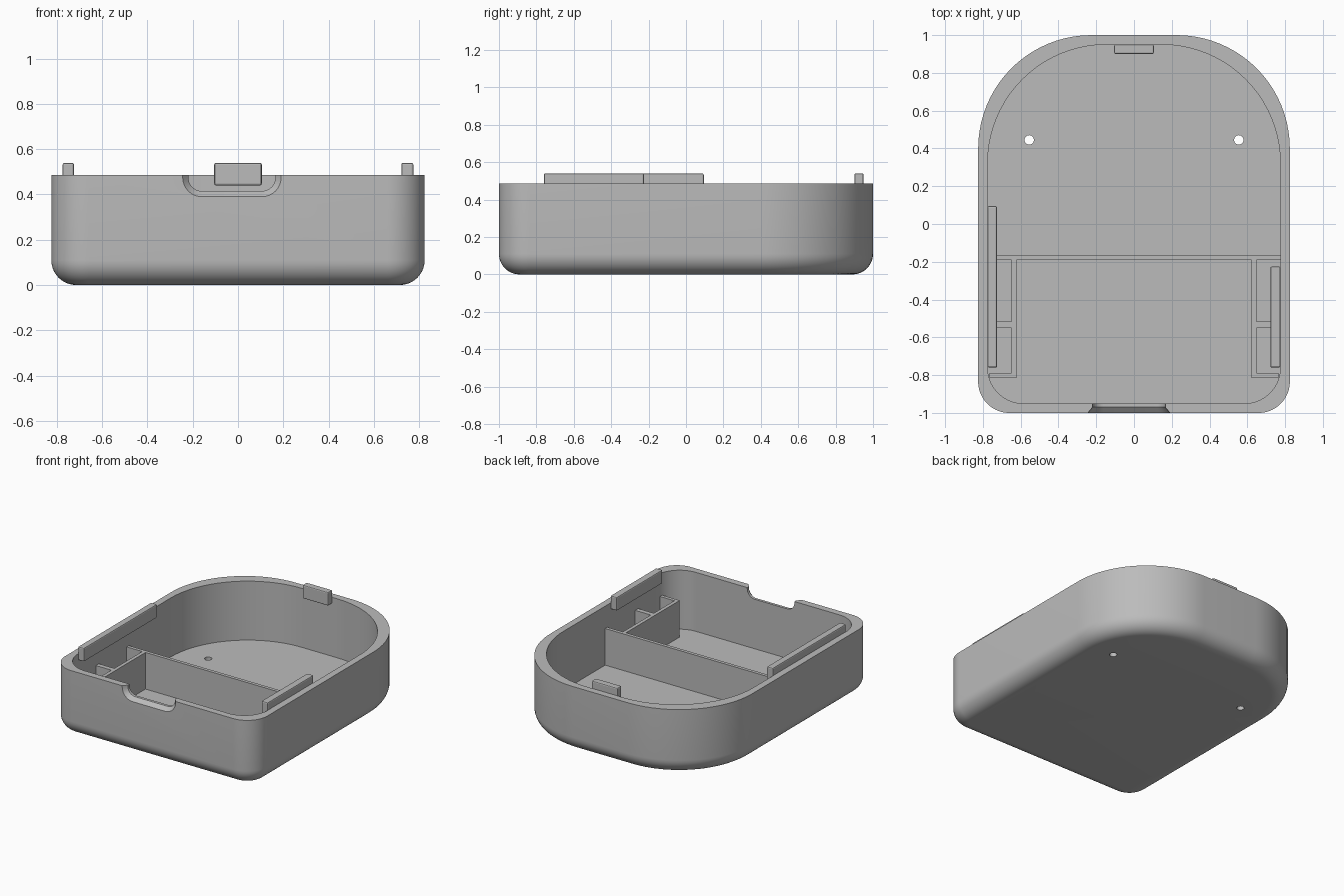
import bpy, bmesh, math

if "Cube" in bpy.data.objects:
    bpy.data.objects.remove(bpy.data.objects["Cube"])

grey = bpy.data.materials.new("grey plastic")
grey.diffuse_color = (0.5, 0.5, 0.5, 1)
grey.use_nodes = True
grey.node_tree.nodes["Principled BSDF"].inputs["Base Color"].default_value = grey.diffuse_color


def loft(name, rings):
    """Skin a list of equal-length point rings and cap both ends."""
    bm = bmesh.new()
    loops = [[bm.verts.new(p) for p in ring] for ring in rings]
    n = len(loops[0])
    for a, b in zip(loops, loops[1:]):
        for i in range(n):
            j = (i + 1) % n
            bm.faces.new((a[i], a[j], b[j], b[i]))
    bm.faces.new(loops[0][::-1])
    bm.faces.new(loops[-1])
    bmesh.ops.recalc_face_normals(bm, faces=bm.faces)
    mesh = bpy.data.meshes.new(name)
    bm.to_mesh(mesh)
    bm.free()
    obj = bpy.data.objects.new(name, mesh)
    bpy.context.collection.objects.link(obj)
    mesh.materials.append(grey)
    return obj


def outline(hx, hy, r_back, r_front, z, steps=20):
    """Rounded rectangle with large back corners and small front corners."""
    pts = []
    for sx, sy, r, start in ((1, 1, r_back, 0), (-1, 1, r_back, 90),
                             (-1, -1, r_front, 180), (1, -1, r_front, 270)):
        for i in range(steps + 1):
            a = math.radians(start + 90 * i / steps)
            pts.append((sx * (hx - r) + r * math.cos(a),
                        sy * (hy - r) + r * math.sin(a), z))
    return pts


def box(name, x0, x1, y0, y1, z0, z1, bevel=0):
    rings = [[(x0, y0, z), (x1, y0, z), (x1, y1, z), (x0, y1, z)] for z in (z0, z1)]
    obj = loft(name, rings)
    if bevel:
        mod = obj.modifiers.new("soft edges", 'BEVEL')
        mod.width = bevel
        mod.segments = 2
    return obj


def cut(target, cutter):
    cutter.hide_render = True
    mod = target.modifiers.new("cut", 'BOOLEAN')
    mod.operation = 'DIFFERENCE'
    mod.solver = 'EXACT'
    mod.object = cutter
    bpy.context.view_layer.objects.active = target
    bpy.ops.object.modifier_apply(modifier=mod.name)
    bpy.data.objects.remove(cutter)


# Tray shell: rounded bottom edge, straight outside, rim, straight inside, floor
TOP, FLOOR, FILLET = 0.485, 0.05, 0.11
rings = []
for i in range(11):
    a = math.radians(9 * i)
    d = FILLET * (1 - math.sin(a))
    rings.append(outline(0.825 - d, 1 - d, 0.6 - d, 0.165 - d, FILLET * (1 - math.cos(a))))
rings.append(outline(0.825, 1, 0.6, 0.165, TOP))
rings.append(outline(0.775, 0.95, 0.63, 0.19, TOP))
rings.append(outline(0.775, 0.95, 0.63, 0.19, FLOOR))
tray = loft("tray_shell", rings)

# Screw holes through the floor
for sx in (-1, 1):
    hole = [[(sx * 0.555 + 0.025 * math.cos(k * math.pi / 12),
              0.445 + 0.025 * math.sin(k * math.pi / 12), z) for k in range(24)]
            for z in (-0.1, 0.2)]
    cut(tray, loft("hole_cutter", hole))


# Chamfered finger notch in the front wall
def notch_ring(y, grow):
    half, low, r, cx = 0.1925 + grow, 0.415 - grow, 0.06 + grow, -0.027
    pts = [(cx + half, y, 0.7), (cx - half, y, 0.7)]
    for s, start in ((-1, 180), (1, 270)):
        for i in range(9):
            a = math.radians(start + 90 * i / 8)
            pts.append((cx + s * (half - r) + r * math.cos(a), y,
                        low + r + r * math.sin(a)))
    return pts


cut(tray, loft("notch_cutter", [notch_ring(-1.012, 0.035), notch_ring(-0.97, 0.0),
                                notch_ring(-0.9, 0.0)]))

bpy.ops.object.select_all(action='DESELECT')
tray.select_set(True)
bpy.context.view_layer.objects.active = tray
bpy.ops.object.shade_smooth_by_angle(angle=math.radians(30))

# Cross divider and the two-cell side pockets
WALL = 0.32
box("cross_divider", -0.78, 0.78, -0.19, -0.165, FLOOR - 0.01, WALL)
for side, s in (("left", -1), ("right", 1)):
    def rib(name, a, b, y0, y1):
        x0, x1 = sorted((s * a, s * b))
        box(f"{side}_{name}", x0, x1, y0, y1, FLOOR - 0.01, WALL)
    rib("pocket_wall", 0.622, 0.648, -0.815, -0.19)
    rib("pocket_middle", 0.648, 0.78, -0.55, -0.515)
    rib("pocket_front", 0.648, 0.765, -0.815, -0.79)

# Lid locating tabs standing above the rim
box("left_tab", -0.775, -0.725, -0.76, 0.095, 0.44, 0.54, 0.008)
box("right_tab", 0.722, 0.775, -0.76, -0.225, 0.44, 0.54, 0.008)
box("back_tab", -0.105, 0.105, 0.90, 0.95, 0.44, 0.54, 0.008)
